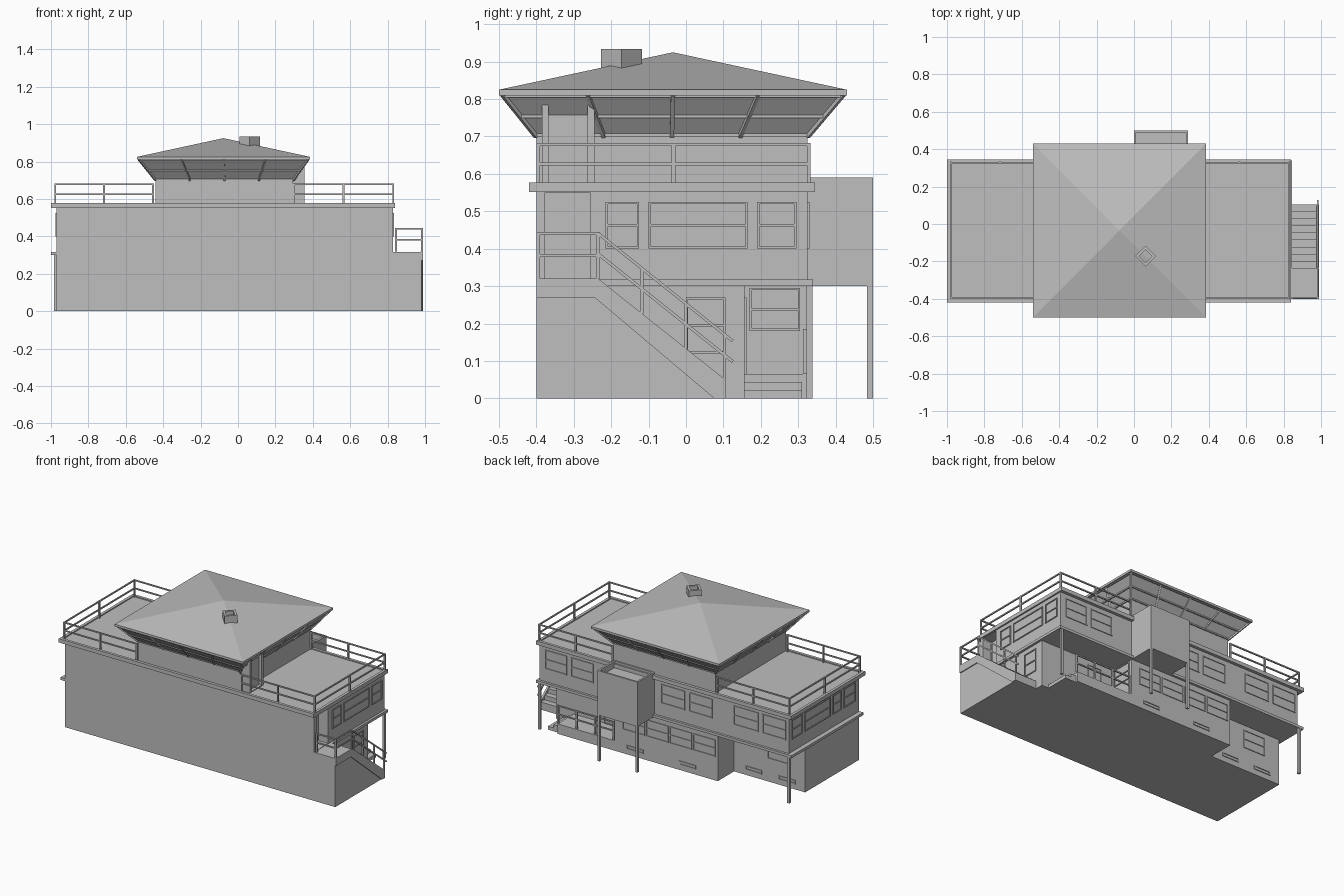
import bpy, bmesh, math
from mathutils import Vector

if "Cube" in bpy.data.objects:
    bpy.data.objects.remove(bpy.data.objects["Cube"])

gray = bpy.data.materials.new("plain gray")
gray.diffuse_color = (0.52, 0.52, 0.52, 1)
gray.use_nodes = True
gray.node_tree.nodes["Principled BSDF"].inputs["Base Color"].default_value = gray.diffuse_color


def mesh_obj(name, verts, faces):
    me = bpy.data.meshes.new(name)
    me.from_pydata(verts, [], faces)
    bm = bmesh.new()
    bm.from_mesh(me)
    bmesh.ops.recalc_face_normals(bm, faces=bm.faces)
    bm.to_mesh(me)
    bm.free()
    me.materials.append(gray)
    ob = bpy.data.objects.new(name, me)
    bpy.context.collection.objects.link(ob)
    return ob


BOX_FACES = [(0, 1, 3, 2), (4, 6, 7, 5), (0, 4, 5, 1), (2, 3, 7, 6), (0, 2, 6, 4), (1, 5, 7, 3)]


def box(name, x0, x1, y0, y1, z0, z1):
    return mesh_obj(name, [(x, y, z) for x in (x0, x1) for y in (y0, y1) for z in (z0, z1)], BOX_FACES)


def prism(name, pts, x0, x1):
    """Extrude a (y, z) outline along x."""
    n = len(pts)
    verts = [(x, y, z) for x in (x0, x1) for y, z in pts]
    faces = [tuple(range(n)), tuple(range(n, 2 * n))]
    faces += [(i, (i + 1) % n, n + (i + 1) % n, n + i) for i in range(n)]
    return mesh_obj(name, verts, faces)


def bar(name, a, b, w=0.009):
    """Square bar between two points."""
    a, b = Vector(a), Vector(b)
    d = (b - a).normalized()
    up = Vector((0, 0, 1)) if abs(d.z) < 0.95 else Vector((0, 1, 0))
    s = d.cross(up).normalized() * w / 2
    t = d.cross(s).normalized() * w / 2
    return mesh_obj(name, [p + i * s + j * t for p in (a, b) for i in (-1, 1) for j in (-1, 1)], BOX_FACES)


def railing(name, a, b, z0, h, posts, rails=(1.0, 0.53)):
    a, b = Vector((*a, z0)), Vector((*b, z0))
    for f in rails:
        bar(name + "_rail", a + Vector((0, 0, h * f - .004)), b + Vector((0, 0, h * f - .004)), 0.008)
    for i in range(posts):
        p = a.lerp(b, i / (posts - 1))
        bar(name + "_post", p, p + Vector((0, 0, h)), 0.01)


def window(axis, pos, sign, u0, u1, z0, z1, mid=True, w=0.006):
    """Thin raised frame bars on a wall facing +-x or +-y."""
    lo, hi = sorted((pos, pos + sign * 0.005))
    strips = [(u0, u1, z0, z0 + w), (u0, u1, z1 - w, z1), (u0, u0 + w, z0, z1), (u1 - w, u1, z0, z1)]
    if mid:
        zm = (z0 + z1) / 2
        strips.append((u0, u1, zm - w / 2, zm + w / 2))
    for a, b, c, d in strips:
        if axis == 'x':
            box("window_frame", lo, hi, a, b, c, d)
        else:
            box("window_frame", a, b, lo, hi, c, d)


def cut(target, *dims):
    c = box("cutter", *dims)
    c.hide_render = True
    c.hide_viewport = True
    c.display_type = 'WIRE'
    m = target.modifiers.new("cut", 'BOOLEAN')
    m.operation = 'DIFFERENCE'
    m.solver = 'EXACT'
    m.object = c


# Lower storey with projecting back room
box("lower_storey", -0.97, 0.83, -0.40, 0.157, 0, 0.30)
box("back_room", -0.457, 0.29, 0.15, 0.325, 0, 0.30)
for i in range(4):
    u = -0.44 + i * 0.17
    window('y', 0.325, 1, u, u + 0.16, 0.155, 0.265)
for u in (-0.3, 0.08):
    window('y', 0.325, 1, u, u + 0.12, 0.035, 0.06, False)
window('y', 0.157, 1, -0.86, -0.70, 0.15, 0.27)
for u in (-0.9, -0.66):
    window('y', 0.157, 1, u, u + 0.12, 0.035, 0.06, False)
window('x', 0.83, 1, 0.0, 0.105, 0.12, 0.27)
window('x', 0.29, 1, 0.17, 0.305, 0.18, 0.295)

# Porch with steps at the right
box("porch_floor", 0.29, 0.70, 0.15, 0.325, 0, 0.065)
box("porch_step", 0.70, 0.74, 0.157, 0.31, 0, 0.043)
box("porch_step", 0.74, 0.78, 0.157, 0.31, 0, 0.022)
railing("porch", (0.30, 0.318), (0.70, 0.318), 0.065, 0.12, 4)
window('y', 0.157, 1, 0.38, 0.48, 0.065, 0.27, False)

# Middle slab, upper storey and its posts
box("middle_slab", -1.0, 0.845, -0.40, 0.34, 0.30, 0.317)
upper = box("upper_storey", -0.97, 0.83, -0.40, 0.325, 0.31, 0.56)
cut(upper, 0.76, 0.9, -0.377, -0.257, 0.32, 0.55)
for x in (-0.975, 0.825):
    box("corner_post", x - 0.008, x + 0.008, 0.322, 0.338, 0, 0.30)
for s, x in ((1, 0.83), (-1, -0.97)):
    for a, b in ((-0.215, -0.125), (-0.10, 0.165), (0.19, 0.295)):
        window('x', x, s, a, b, 0.40, 0.525)
window('x', -0.97, -1, -0.36, -0.24, 0.40, 0.525)
for a, b in ((0.63, 0.79), (0.44, 0.60), (-0.22, -0.05), (-0.42, -0.25), (-0.75, -0.57), (-0.95, -0.78)):
    window('y', 0.325, 1, a, b, 0.40, 0.525)

# Roof deck with raised curb
box("roof_deck", -1.0, 0.84, -0.42, 0.345, 0.552, 0.570)
for y in (-0.42, 0.327):
    box("deck_curb", -1.0, 0.84, y, y + 0.018, 0.57, 0.577)
for x in (-1.0, 0.822):
    box("deck_curb", x, x + 0.018, -0.402, 0.327, 0.57, 0.577)
for y in (-0.395, 0.328):
    railing("deck_left", (-0.977, y), (-0.455, y), 0.57, 0.113, 3)
    railing("deck_right", (0.30, y), (0.83, y), 0.57, 0.113, 3)
for x in (-0.977, 0.83):
    railing("deck_side", (x, -0.395), (x, 0.328), 0.57, 0.113, 3)

# Box on legs at the back, open shallow top
tower = box("back_box", 0.0, 0.29, 0.32, 0.50, 0.30, 0.59)
cut(tower, 0.012, 0.278, 0.335, 0.488, 0.55, 0.7)
for x in (0.008, 0.282):
    box("box_leg", x - 0.008, x + 0.008, 0.484, 0.50, 0, 0.30)

# Lookout room: base, flared glazing, mullions
box("lookout_base", -0.44, 0.295, -0.40, 0.325, 0.56, 0.70)
low = [(-0.44, -0.40), (0.295, -0.40), (0.295, 0.325), (-0.44, 0.325)]
high = [(-0.53, -0.49), (0.375, -0.49), (0.375, 0.42), (-0.53, 0.42)]
mesh_obj("flared_glazing", [(*p, 0.70) for p in low] + [(*p, 0.812) for p in high],
         [(0, 1, 2, 3), (4, 5, 6, 7)] + [(i, (i + 1) % 4, 4 + (i + 1) % 4, 4 + i) for i in range(4)])
for i in range(4):
    a, b = Vector((*low[i], 0.70)), Vector((*low[(i + 1) % 4], 0.70))
    c, d = Vector((*high[i], 0.812)), Vector((*high[(i + 1) % 4], 0.812))
    for f in (0, 0.25, 0.5, 0.75):
        bar("mullion", a.lerp(b, f), c.lerp(d, f), 0.011)
    for f in (0.03, 0.48, 0.97):
        bar("glazing_rail", a.lerp(c, f), b.lerp(d, f), 0.008)

# Lookout door porch
vest = box("lookout_door_frame", 0.28, 0.355, -0.385, -0.245, 0.565, 0.812)
cut(vest, 0.335, 0.4, -0.367, -0.263, 0.575, 0.802)

# Hipped roof: eave board and pyramid
rim = [(-0.54, -0.50), (0.385, -0.50), (0.385, 0.43), (-0.54, 0.43)]
mesh_obj("hipped_roof", [(*p, 0.81) for p in rim] + [(*p, 0.825) for p in rim] + [(-0.078, -0.035, 0.925)],
         [(0, 1, 2, 3)] + [(i, (i + 1) % 4, 4 + (i + 1) % 4, 4 + i) for i in range(4)]
         + [(4 + i, 4 + (i + 1) % 4, 8) for i in range(4)])

# Hollow chimney turned 45 degrees
rings = [(0.055, 0.86), (0.055, 0.934), (0.035, 0.934), (0.035, 0.89)]
verts = [(0.062 + r * math.cos(k * math.pi / 2), -0.172 + r * math.sin(k * math.pi / 2), z)
         for r, z in rings for k in range(4)]
faces = [(0, 1, 2, 3), (12, 13, 14, 15)]
faces += [(4 * j + k, 4 * j + (k + 1) % 4, 4 * j + 4 + (k + 1) % 4, 4 * j + 4 + k)
          for j in range(3) for k in range(4)]
mesh_obj("chimney", verts, faces)

# Outside stairs: stepped core, solid side wall, landing
steps = [(-0.40, 0), (-0.40, 0.317)]
n = 9
for i in range(n):
    y = -0.235 + 0.34 * i / n
    steps += [(y, 0.317 - 0.267 * i / n), (y, 0.317 - 0.267 * (i + 1) / n)]
steps += [(0.105, 0.05), (0.105, 0)]
prism("stairs", steps, 0.82, 0.975)
prism("stair_side_wall", [(-0.40, 0), (-0.40, 0.27), (-0.245, 0.27), (0.075, 0)], 0.975, 0.982)
prism("stair_stringer", [(-0.40, 0.27), (-0.40, 0.32), (-0.235, 0.32), (0.105, 0.05),
                         (0.105, 0), (0.075, 0), (-0.245, 0.27)], 0.975, 0.988)

# Stair railings
railing("landing_front", (0.845, -0.395), (0.983, -0.395), 0.32, 0.125, 2)
railing("landing_side", (0.983, -0.395), (0.983, -0.235), 0.32, 0.125, 2)
for dz in (0.121, 0.066):
    bar("stair_handrail", (0.983, -0.235, 0.32 + dz), (0.983, 0.125, 0.032 + dz), 0.008)
for y in (-0.118, 0.0, 0.103):
    z = 0.32 - (y + 0.235) * 0.794
    bar("stair_post", (0.983, y, z), (0.983, y, z + 0.12), 0.009)
